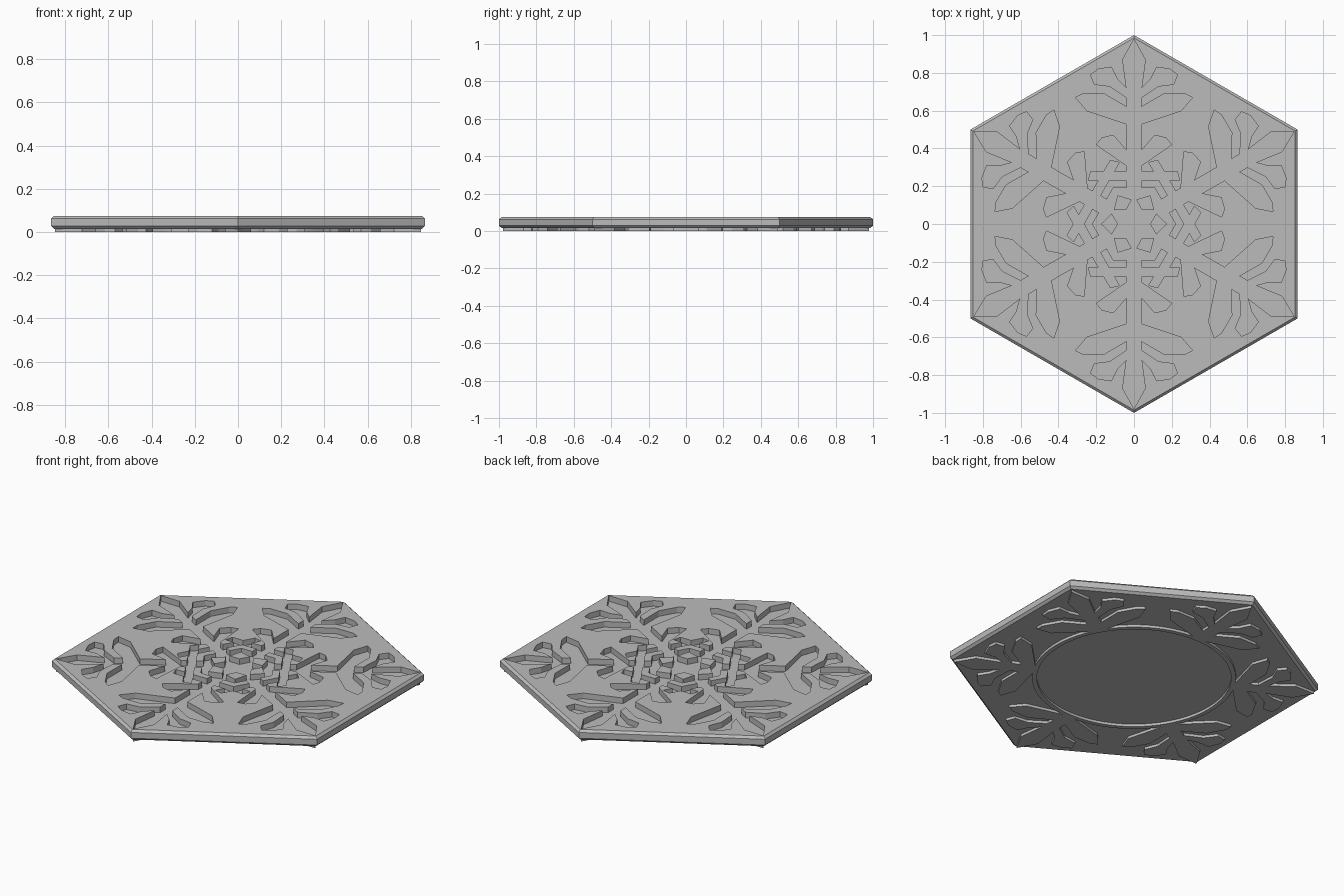
import bpy, bmesh
from math import sin, cos, pi, radians
from mathutils import Vector, Matrix

if "Cube" in bpy.data.objects:
    bpy.data.objects.remove(bpy.data.objects["Cube"])

RIM, TOP, FLOOR, BASE = 0.985, 0.075, 0.042, 0.015
RING_OUT, RING_IN = 0.545, 0.52

grey = bpy.data.materials.new("plain grey")
grey.use_nodes = True
grey.diffuse_color = (0.5, 0.5, 0.5, 1)
grey.node_tree.nodes["Principled BSDF"].inputs["Base Color"].default_value = (0.5, 0.5, 0.5, 1)


def turn(points, degrees):
    rot = Matrix.Rotation(radians(degrees), 2)
    return [rot @ Vector(p) for p in points]


def circle(radius, count, start=0.0):
    return [Vector((radius * sin(start + 2 * pi * i / count),
                    radius * cos(start + 2 * pi * i / count))) for i in range(count)]


def six_fold(half):
    """Mirror half an arm (tip first, arm along +y) and repeat it six times."""
    arm = [(-x, y) for x, y in reversed(half[1:])] + half
    # drop the first point: it coincides with the end of the neighbouring arm
    return [p for k in range(6) for p in turn(arm[1:], -60 * k)]


def filled(loops, z0, z1):
    """Flat region bounded by nested loops, extruded from z0 to z1."""
    curve = bpy.data.curves.new("outline", "CURVE")
    curve.dimensions = "2D"
    curve.fill_mode = "BOTH"
    curve.extrude = (z1 - z0) / 2
    for loop in loops:
        spline = curve.splines.new("POLY")
        spline.points.add(len(loop) - 1)
        for point, p in zip(spline.points, loop):
            point.co = (p[0], p[1], 0, 1)
        spline.use_cyclic_u = True
    helper = bpy.data.objects.new("outline", curve)
    mesh = bpy.data.meshes.new_from_object(helper)
    bpy.data.objects.remove(helper)
    mesh.transform(Matrix.Translation((0, 0, (z0 + z1) / 2)))
    bm = bmesh.new()
    bm.from_mesh(mesh)
    bpy.data.meshes.remove(mesh)
    bmesh.ops.remove_doubles(bm, verts=bm.verts, dist=1e-5)
    bmesh.ops.recalc_face_normals(bm, faces=bm.faces)
    return bm


def finish(name, bm):
    mesh = bpy.data.meshes.new(name)
    bm.to_mesh(mesh)
    bm.free()
    mesh.materials.clear()
    mesh.materials.append(grey)
    for poly in mesh.polygons:
        poly.material_index = 0
        poly.use_smooth = False
    obj = bpy.data.objects.new(name, mesh)
    bpy.context.collection.objects.link(obj)
    return obj


# Half of one arm: pointed tip, two long leaves
leaves = [(0, 0.978), (0.06, 0.87), (0.04, 0.72),
          (0.09, 0.77), (0.12, 0.83), (0.19, 0.82), (0.23, 0.79), (0.21, 0.74), (0.13, 0.73), (0.04, 0.67),
          (0.04, 0.62), (0.16, 0.69), (0.27, 0.69), (0.31, 0.67), (0.25, 0.6)]
# Inner part of the arm: short leaf, then the crossing bars
inner = [(0.04, 0.53), (0.04, 0.39), (0.11, 0.47), (0.17, 0.455), (0.2, 0.42), (0.04, 0.31),
         (0.04, 0.277), (0.106, 0.277), (0.078, 0.325), (0.125, 0.337), (0.16, 0.277)]
flake = six_fold(leaves + inner)

# Islands left standing between the arms
kite = [(0, 0.085), (0.055, 0.118), (0, 0.175), (-0.055, 0.118)]
chevron = [(0, 0.22), (0.06, 0.185), (0.08, 0.22), (0, 0.266), (-0.08, 0.22), (-0.06, 0.185)]
islands = [turn(shape, 30 + 60 * k) for k in range(6) for shape in (kite, chevron)]

# Plate: engraved top face
plate = filled([circle(RIM, 6), flake] + islands, FLOOR, TOP)
hidden = [f for f in plate.faces if f.normal.z < -0.9
          or (abs(f.normal.z) < 0.1 and all(v.co.xy.length > RIM - 0.002 for v in f.verts))]
bmesh.ops.delete(plate, geom=hidden, context="FACES")

# Plate: chamfered sides, underside and engraving floor
rings = [[plate.verts.new((p.x, p.y, z)) for p in circle(r, 6)]
         for r, z in ((RIM, BASE), (1, 0.028), (1, 0.062), (RIM, TOP))]
for low, high in zip(rings, rings[1:]):
    for i in range(6):
        j = (i + 1) % 6
        plate.faces.new((low[j], low[i], high[i], high[j]))
plate.faces.new(rings[0])
plate.faces.new([plate.verts.new((p.x, p.y, FLOOR)) for p in reversed(circle(RIM, 6))])
finish("plate", plate)

# Raised underside relief: outer leaves joined to a round ring
start = 0.0735
arc = [(RING_OUT * sin(t), RING_OUT * cos(t))
       for t in (start + (pi / 6 - start) * i / 8 for i in range(9))]
relief = filled([six_fold(leaves + arc), circle(RING_IN, 96)], 0, BASE)
finish("underside_relief", relief)
